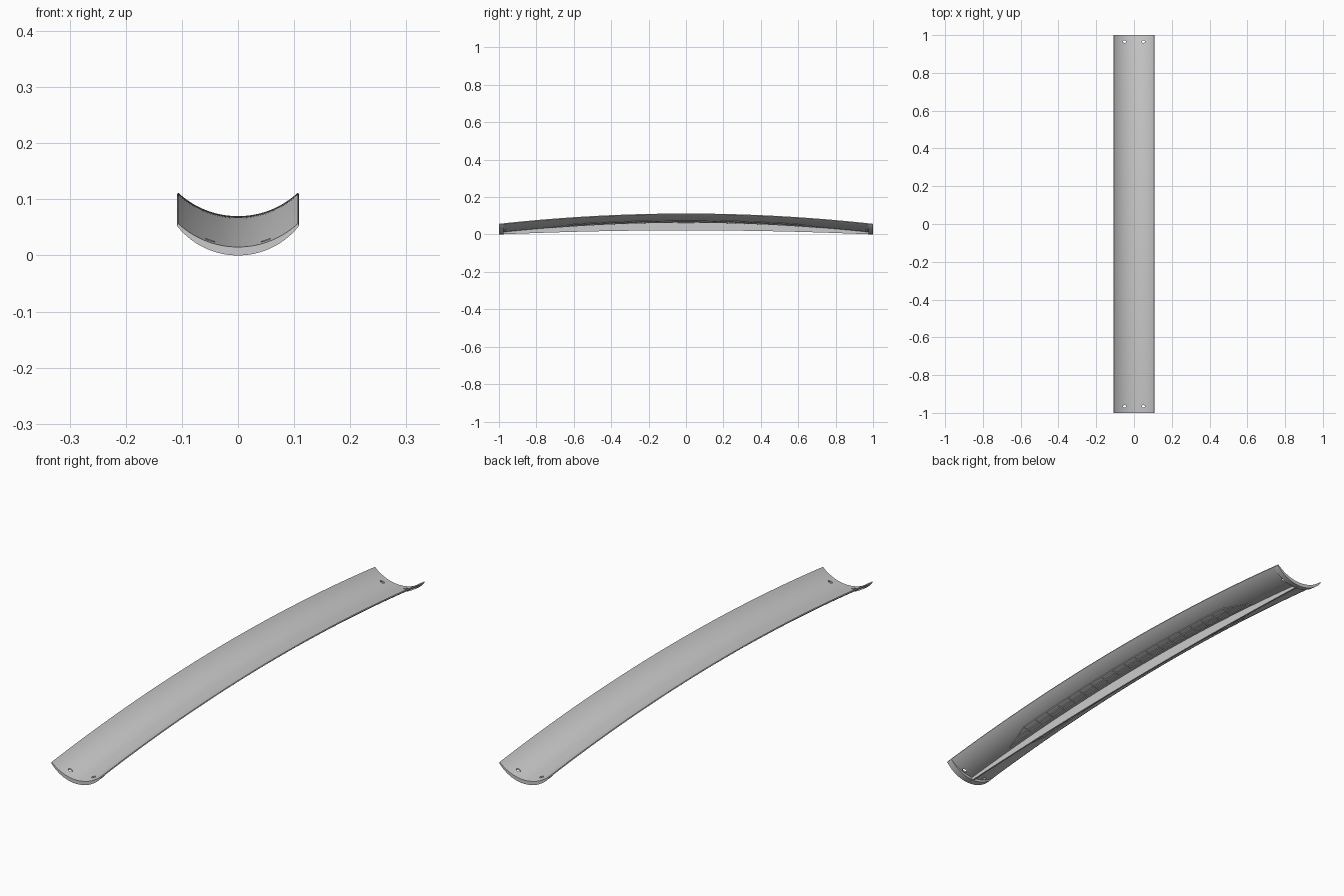
import bpy, bmesh, math

if "Cube" in bpy.data.objects:
    bpy.data.objects.remove(bpy.data.objects["Cube"])

END = 1.0


def arc(x, r):
    return r - math.sqrt(r * r - x * x)


def crown(y):                      # lengthwise arch, 0.07 in the middle, 0.015 at the ends
    return 0.07 - arc(y, 9.12)


def top(x, y):
    return crown(y) + arc(x, 0.157)


def under(x, y):
    return crown(y) - 0.005 + arc(x, 0.1595)


def steps(a, b, n):
    return [a + (b - a) * i / n for i in range(n + 1)]


def slab(name, us, ys, upper, lower, shift=lambda y: 0.0, lower_scale=1.0):
    """Closed solid between two height functions over a u/y grid."""
    bm = bmesh.new()
    layers = []
    for f, s in ((upper, 1.0), (lower, lower_scale)):
        layers.append([[bm.verts.new((u * s + shift(y), y, f(u * s + shift(y), y)))
                        for u in us] for y in ys])
    t, b = layers
    ny, nx = len(ys), len(us)
    for j in range(ny - 1):
        for i in range(nx - 1):
            bm.faces.new((t[j][i], t[j][i + 1], t[j + 1][i + 1], t[j + 1][i]))
            bm.faces.new((b[j][i], b[j + 1][i], b[j + 1][i + 1], b[j][i + 1]))
        for i in (0, nx - 1):
            bm.faces.new((t[j][i], t[j + 1][i], b[j + 1][i], b[j][i]))
    for i in range(nx - 1):
        for j in (0, ny - 1):
            bm.faces.new((t[j][i], t[j][i + 1], b[j][i + 1], b[j][i]))
    bmesh.ops.recalc_face_normals(bm, faces=bm.faces)
    me = bpy.data.meshes.new(name)
    bm.to_mesh(me)
    bm.free()
    ob = bpy.data.objects.new(name, me)
    bpy.context.collection.objects.link(ob)
    bpy.ops.object.select_all(action='DESELECT')
    ob.select_set(True)
    bpy.context.view_layer.objects.active = ob
    bpy.ops.object.shade_smooth_by_angle(angle=math.radians(30))
    return ob


# Curved trough panel
panel = slab("trough_panel", steps(-0.107, 0.107, 32), steps(-END, END, 64),
             top, under, lower_scale=0.109 / 0.107)

# Screw slots near the ends, cut through the panel
for k, (sx, sy) in enumerate([(-1, -1), (1, -1), (-1, 1), (1, 1)]):
    bpy.ops.mesh.primitive_cylinder_add(vertices=16, radius=0.009, depth=0.04,
                                        location=(sx * 0.05, sy * 0.965, top(0.05, 0.965)))
    cutter = bpy.context.object
    cutter.name = f"slot_cutter_{k}"
    cutter.scale.y = 0.7
    cutter.hide_render = True
    cutter.display_type = 'WIRE'
    m = panel.modifiers.new("slot", 'BOOLEAN')
    m.object = cutter
    m.operation = 'DIFFERENCE'

# Crescent end ribs
for name, s in (("front_end_rib", -1), ("back_end_rib", 1)):
    slab(name, steps(-0.109, 0.109, 32), sorted((s * 0.975, s * END)), under,
         lambda x, y: crown(y) - crown(END) + arc(x, 0.1386))

# Central web with a shallow lower chord
slab("center_web", [-0.003, 0.003], steps(-0.99, 0.99, 48), under,
     lambda x, y: 0.022 * (1 - y * y))


# Shallow stiffening lattice under the panel
def outline(y):
    return 0.055 - 0.04 * max(0.0, (abs(y) - 0.6) / 0.13)


def lattice(name, us, ys, shift=lambda y: 0.0):
    slab(name, us, ys, lambda x, y: under(x, y) + 0.001,
         lambda x, y: under(x, y) - 0.003, shift)


for side, s in (("left", -1), ("right", 1)):
    lattice(f"{side}_outer_stringer", [-0.001, 0.001],
            [-0.73] + steps(-0.6, 0.6, 30) + [0.73], lambda y: s * outline(y))
    lattice(f"{side}_middle_stringer", [-0.001, 0.001], steps(-0.66, 0.66, 32),
            lambda y: s * 0.035)
    lattice(f"{side}_inner_stringer", [-0.001, 0.001], steps(-0.73, 0.73, 36),
            lambda y: s * 0.015)
    for k, y in enumerate(steps(-0.6, 0.6, 18)):
        lattice(f"{side}_cross_rib_{k}", [s * u for u in steps(0.015, 0.055, 5)],
                [y - 0.001, y + 0.001])
